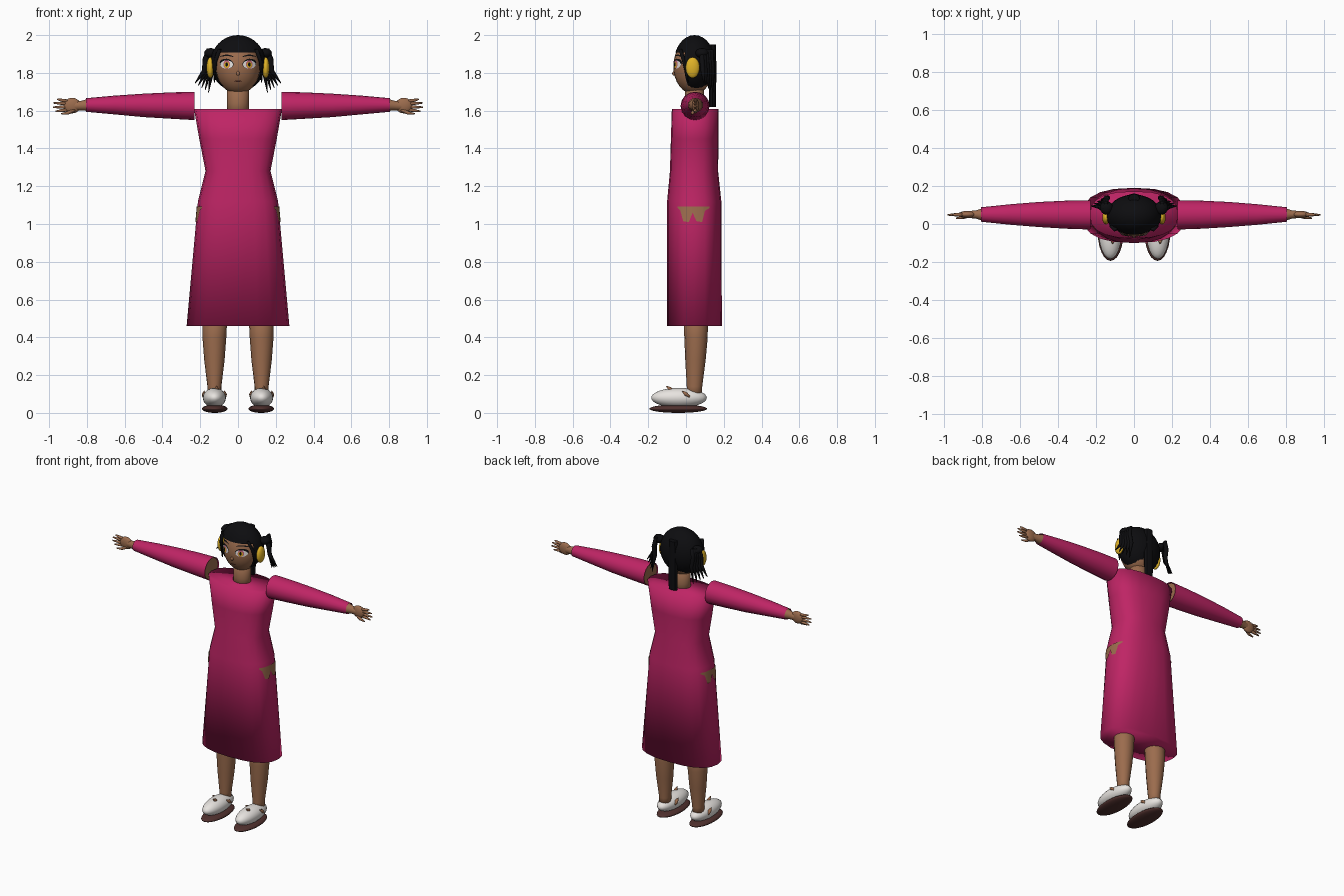
import bpy, bmesh, math
from mathutils import Vector, Matrix

cube = bpy.data.objects.get("Cube")
if cube:
    bpy.data.objects.remove(cube)


def material(name, r, g, b):
    m = bpy.data.materials.new(name)
    m.use_nodes = True
    m.diffuse_color = (r, g, b, 1)
    m.node_tree.nodes["Principled BSDF"].inputs["Base Color"].default_value = (r, g, b, 1)
    return m


PINK = material("magenta cloth", 0.52, 0.018, 0.13)
SKIN = material("brown skin", 0.33, 0.15, 0.075)
HAIR = material("black hair", 0.004, 0.004, 0.005)
WHITE = material("white", 0.8, 0.77, 0.74)
SOLE = material("dark brown sole", 0.08, 0.03, 0.027)
GOLD = material("gold", 0.75, 0.45, 0.02)
ROSE = material("rose eye", 0.55, 0.12, 0.2)
LIP = material("dark lip", 0.06, 0.018, 0.012)


def finish(name, bm, mat, sharp=None, recalc=True):
    if recalc:
        bmesh.ops.recalc_face_normals(bm, faces=bm.faces)
    for f in bm.faces:
        f.smooth = True
    if sharp:
        for e in bm.edges:
            e.smooth = not (len(e.link_faces) == 2 and e.calc_face_angle(0) > math.radians(sharp))
    me = bpy.data.meshes.new(name)
    bm.to_mesh(me)
    bm.free()
    me.materials.append(mat)
    ob = bpy.data.objects.new(name, me)
    bpy.context.collection.objects.link(ob)
    return ob


def power(v, p):
    return math.copysign(abs(v) ** (2 / p), v)


def loft(name, rings, mat, n=16, caps=True, p=2, sharp=None):
    """Skin rings of (x, y, z, half width, half depth) set across the overall direction."""
    t = (Vector(rings[-1][:3]) - Vector(rings[0][:3])).normalized()
    if abs(t.z) > 0.97:
        u, v = Vector((1, 0, 0)), Vector((0, 1, 0))
    else:
        u = Vector((0, 0, 1)).cross(t).normalized()
        v = t.cross(u)
    bm = bmesh.new()
    loops = []
    for x, y, z, a, b in rings:
        c = Vector((x, y, z))
        loops.append([bm.verts.new(c + u * a * power(math.cos(k * math.tau / n), p)
                                   + v * b * power(math.sin(k * math.tau / n), p)) for k in range(n)])
    for lo, hi in zip(loops, loops[1:]):
        for k in range(n):
            bm.faces.new((lo[k], lo[(k + 1) % n], hi[(k + 1) % n], hi[k]))
    if caps:
        bm.faces.new(loops[0])
        bm.faces.new(loops[-1])
    return finish(name, bm, mat, sharp)


def ball(name, centre, radii, mat, drop=None):
    bm = bmesh.new()
    bmesh.ops.create_uvsphere(bm, u_segments=24, v_segments=16, radius=1,
                              matrix=Matrix.Translation(centre) @ Matrix.Diagonal((*radii, 1)))
    if drop:
        gone = [f for f in bm.faces if drop(f.calc_center_median())]
        bmesh.ops.delete(bm, geom=gone, context='FACES')
    return finish(name, bm, mat)


# Dress: rows of height, half width, front y, back y
DRESS = [(0.46, 0.272, -0.10, 0.19), (1.12, 0.212, -0.10, 0.187), (1.28, 0.172, -0.085, 0.17),
         (1.45, 0.205, -0.08, 0.172), (1.61, 0.233, -0.075, 0.172)]
BULGE = 2.5
loft("dress", [(0, (f + b) / 2, z, w, (b - f) / 2) for z, w, f, b in DRESS], PINK, 20, p=BULGE)


def dress_side(y, z):
    (z0, w0, f0, b0), (z1, w1, f1, b1) = DRESS[:2]
    k = (z - z0) / (z1 - z0)
    w, f, b = w0 + (w1 - w0) * k, f0 + (f1 - f0) * k, b0 + (b1 - b0) * k
    d = abs(y - (f + b) / 2) / ((b - f) / 2)
    return w * (1 - d ** BULGE) ** (1 / BULGE) + 0.004


def hip_opening(name, s):
    """Toothed strip of skin lying on the side of the dress."""
    lower = [(-0.045, 1.085), (-0.03, 1.07), (-0.015, 1.015), (0.015, 1.01), (0.035, 1.06),
             (0.055, 1.015), (0.085, 1.01), (0.1, 1.07), (0.125, 1.085)]
    bm = bmesh.new()
    cols = [[bm.verts.new((s * dress_side(y, z), y, z)) for z in (low, 1.093)] for y, low in lower]
    for a, b in zip(cols, cols[1:]):
        quad = (a[0], b[0], b[1], a[1])
        bm.faces.new(quad if s > 0 else quad[::-1])
    finish(name, bm, SKIN, recalc=False)


# Head and neck
HC, HR = Vector((0, 0.04, 1.835)), Vector((0.118, 0.107, 0.147))
ball("head", HC, HR, SKIN)
loft("neck", [(0, 0.045, 1.57, 0.06, 0.052), (0, 0.045, 1.64, 0.058, 0.05),
              (0, 0.045, 1.76, 0.058, 0.05)], SKIN)
ball("nose", (0, -0.064, 1.797), (0.009, 0.009, 0.012), SKIN)


def face_plate(name, cx, cz, rx, rz, lift, mat, bend=0, tilt=0):
    """Thin oval that follows the front of the head."""
    bm = bmesh.new()

    def point(r, a):
        dx = rx * r * math.cos(a)
        x, z = cx + dx, cz + rz * r * math.sin(a) - bend * (dx / rx) ** 2 + tilt * dx
        d = 1 - (x / HR.x) ** 2 - ((z - HC.z) / HR.z) ** 2
        return bm.verts.new((x, HC.y - HR.y * math.sqrt(max(d, 0)) - lift, z))
    n = 16
    mid = point(0, 0)
    inner = [point(0.5, k * math.tau / n) for k in range(n)]
    outer = [point(1, k * math.tau / n) for k in range(n)]
    for k in range(n):
        j = (k + 1) % n
        bm.faces.new((mid, inner[k], inner[j]))
        bm.faces.new((inner[k], outer[k], outer[j], inner[j]))
    finish(name, bm, mat, recalc=False)


face_plate("mouth", 0, 1.757, 0.022, 0.004, 0.002, LIP, 0.002)

# Hair: open-faced cap and a tail hanging behind
def face_window(c):
    front = c.y < 0.045 and abs(c.x) / 0.145 < math.cos(math.radians(30)) * (0.045 - c.y) / 0.11 * 2
    return (front and c.z < 1.915) or c.z < 1.715


ball("hair_cap", (0, 0.045, 1.85), (0.146, 0.11, 0.15), HAIR, face_window)
loft("hair_tail", [(0, 0.14, 1.62, 0.032, 0.018), (0, 0.14, 1.8, 0.035, 0.021),
                   (0, 0.135, 1.95, 0.03, 0.024)], HAIR, 8, sharp=40)

for s, side in ((1, "left"), (-1, "right")):
    hip_opening(side + "_hip_opening", s)

    # Eye, built up in thin layers
    x, z = s * 0.06, 1.845
    face_plate(side + "_lash", x, z + 0.004, 0.037, 0.026, 0.0015, HAIR, tilt=s * 0.1)
    face_plate(side + "_eye_white", x, z - 0.001, 0.034, 0.022, 0.003, WHITE)
    face_plate(side + "_iris_rim", x, z, 0.018, 0.022, 0.0045, ROSE)
    face_plate(side + "_iris", x, z - 0.003, 0.014, 0.016, 0.006, GOLD)
    face_plate(side + "_pupil", x, z, 0.007, 0.011, 0.0075, HAIR)
    face_plate(side + "_eyebrow", x, 1.893, 0.036, 0.004, 0.002, HAIR, 0.008)

    # Gold ear cover
    ball(side + "_ear_cover", (s * 0.147, 0.035, 1.828), (0.02, 0.037, 0.055), GOLD)

    # Side locks flicking outward, tied at the top
    ball(side + "_hair_tie", (s * 0.145, 0.085, 1.905), (0.034, 0.035, 0.026), HAIR)
    for i in range(5):
        tip_x, tip_z, y = 0.228 - 0.018 * i, 1.745 - 0.012 * i, 0.085 + 0.012 * i
        loft(f"{side}_side_lock_{i + 1}",
             [(s * (0.155 - 0.004 * i), y, 1.925, 0.01, 0.012),
              (s * (0.172 - 0.006 * i), y, 1.87, 0.014, 0.016),
              (s * (0.178 - 0.01 * i), y + 0.005, 1.81, 0.013, 0.014),
              (s * tip_x, y + 0.01, tip_z, 0.002, 0.002)], HAIR, 8)
    loft(side + "_bang", [(s * 0.098, -0.03, 1.925, 0.012, 0.008), (s * 0.12, -0.01, 1.86, 0.01, 0.01),
                          (s * 0.125, 0.01, 1.75, 0.003, 0.004)], HAIR, 8)

    # Sleeve open at both ends, with the arm inside
    loft(side + "_sleeve", [(s * 0.23, 0.048, 1.625, 0.077, 0.075), (s * 0.35, 0.049, 1.627, 0.074, 0.07),
                            (s * 0.5, 0.05, 1.628, 0.066, 0.062), (s * 0.65, 0.05, 1.63, 0.054, 0.05),
                            (s * 0.805, 0.05, 1.63, 0.038, 0.036)], PINK, caps=False)
    loft(side + "_arm", [(s * 0.236, 0.048, 1.625, 0.072, 0.07), (s * 0.5, 0.05, 1.628, 0.06, 0.056),
                         (s * 0.795, 0.05, 1.63, 0.034, 0.032), (s * 0.83, 0.05, 1.627, 0.022, 0.025),
                         (s * 0.87, 0.05, 1.625, 0.018, 0.024)], SKIN, sharp=50)
    ball(side + "_palm", (s * 0.878, 0.05, 1.627), (0.045, 0.019, 0.041), SKIN)
    for i, (z0, z1, reach) in enumerate([(1.65, 1.661, 0.957), (1.636, 1.641, 0.977),
                                         (1.62, 1.618, 0.98), (1.605, 1.596, 0.965)]):
        loft(f"{side}_finger_{i + 1}", [(s * 0.895, 0.05, z0, 0.011, 0.009),
                                        (s * 0.935, 0.049, (z0 + z1) / 2, 0.009, 0.008),
                                        (s * reach, 0.048, z1, 0.004, 0.004)], SKIN, 8)
    loft(side + "_thumb", [(s * 0.865, 0.045, 1.605, 0.011, 0.01), (s * 0.9, 0.035, 1.588, 0.009, 0.009),
                           (s * 0.935, 0.03, 1.583, 0.004, 0.004)], SKIN, 8)

    # Leg, shoe and sole
    loft(side + "_leg", [(s * 0.125, 0.045, 0.08, 0.036, 0.04), (s * 0.125, 0.045, 0.14, 0.037, 0.041),
                         (s * 0.125, 0.05, 0.28, 0.054, 0.054), (s * 0.125, 0.053, 0.4, 0.063, 0.062),
                         (s * 0.12, 0.05, 0.6, 0.068, 0.066)], SKIN)
    ball(side + "_shoe", (s * 0.125, -0.037, 0.08), (0.061, 0.147, 0.052), WHITE)
    ball(side + "_sole", (s * 0.123, -0.041, 0.022), (0.068, 0.153, 0.022), SOLE)
    # Bits of foot showing at the shoe openings
    for i, (dx, y, z) in enumerate([(0.054, 0.0, 0.1), (-0.054, 0.0, 0.1), (0.012, -0.085, 0.127)]):
        loft(f"{side}_foot_patch_{i + 1}", [(s * 0.125 + dx, y + 0.02, z - 0.016, 0.01, 0.005),
                                            (s * 0.125 + dx, y, z, 0.012, 0.012),
                                            (s * 0.125 + dx, y - 0.02, z + 0.016, 0.002, 0.002)], SKIN, 6)
